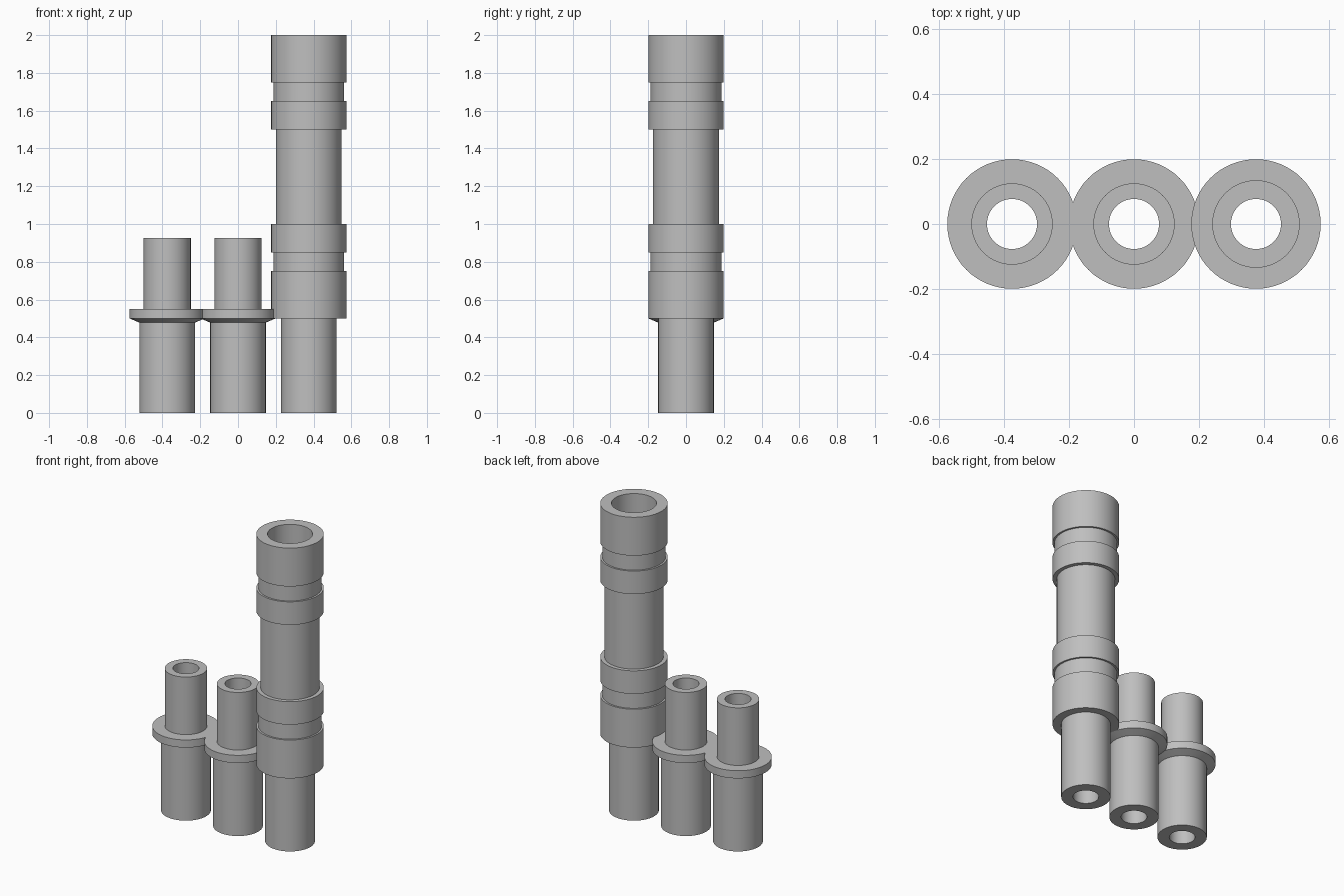
import bpy
import bmesh
from math import cos, sin, tau, radians

cube = bpy.data.objects.get("Cube")
if cube:
    bpy.data.objects.remove(cube, do_unlink=True)

SEGMENTS = 64
BORE = 0.077

# One plain metal for every part
metal = bpy.data.materials.new("grey_metal")
metal.use_nodes = True
grey = (0.52, 0.52, 0.52, 1)
metal.diffuse_color = grey
metal.node_tree.nodes["Principled BSDF"].inputs["Base Color"].default_value = grey


def lathe(name, x, profile):
    """Spin a closed (radius, height) outline around a vertical axis at x."""
    bm = bmesh.new()
    rings = []
    for r, z in profile:
        rings.append([bm.verts.new((r * cos(tau * i / SEGMENTS), r * sin(tau * i / SEGMENTS), z))
                      for i in range(SEGMENTS)])
    for k, low in enumerate(rings):
        high = rings[(k + 1) % len(rings)]
        for i in range(SEGMENTS):
            j = (i + 1) % SEGMENTS
            bm.faces.new((low[i], low[j], high[j], high[i]))
    bmesh.ops.recalc_face_normals(bm, faces=bm.faces)
    mesh = bpy.data.meshes.new(name)
    bm.to_mesh(mesh)
    bm.free()
    mesh.materials.append(metal)
    obj = bpy.data.objects.new(name, mesh)
    obj.location.x = x
    bpy.context.collection.objects.link(obj)
    bpy.ops.object.select_all(action='DESELECT')
    obj.select_set(True)
    bpy.context.view_layer.objects.active = obj
    bpy.ops.object.shade_smooth_by_angle(angle=radians(30))
    return obj


def steps(sections):
    """Outline of stacked cylinders given as (radius, bottom, top)."""
    return [(r, z) for r, low, high in sections for z in (low, high)]


# Two short hollow pins with a chamfered flange
pin = [(BORE, 0), (0.147, 0), (0.147, 0.478), (0.199, 0.5), (0.199, 0.55),
       (0.125, 0.55), (0.125, 0.925), (BORE, 0.925)]
lathe("right_flanged_pin", -0.375, pin)
lathe("middle_flanged_pin", 0, pin)

# Tall ringed barrel with a wide socket above the tail bore
outside = steps([(0.147, 0, 0.5), (0.199, 0.5, 0.75), (0.187, 0.75, 0.85),
                 (0.199, 0.85, 1.0), (0.174, 1.0, 1.5), (0.199, 1.5, 1.65),
                 (0.187, 1.65, 1.75), (0.199, 1.75, 2.0)])
socket = [(0.133, 2.0), (0.133, 0.5), (BORE, 0.5), (BORE, 0)]
lathe("left_tall_barrel", 0.375, outside + socket)
